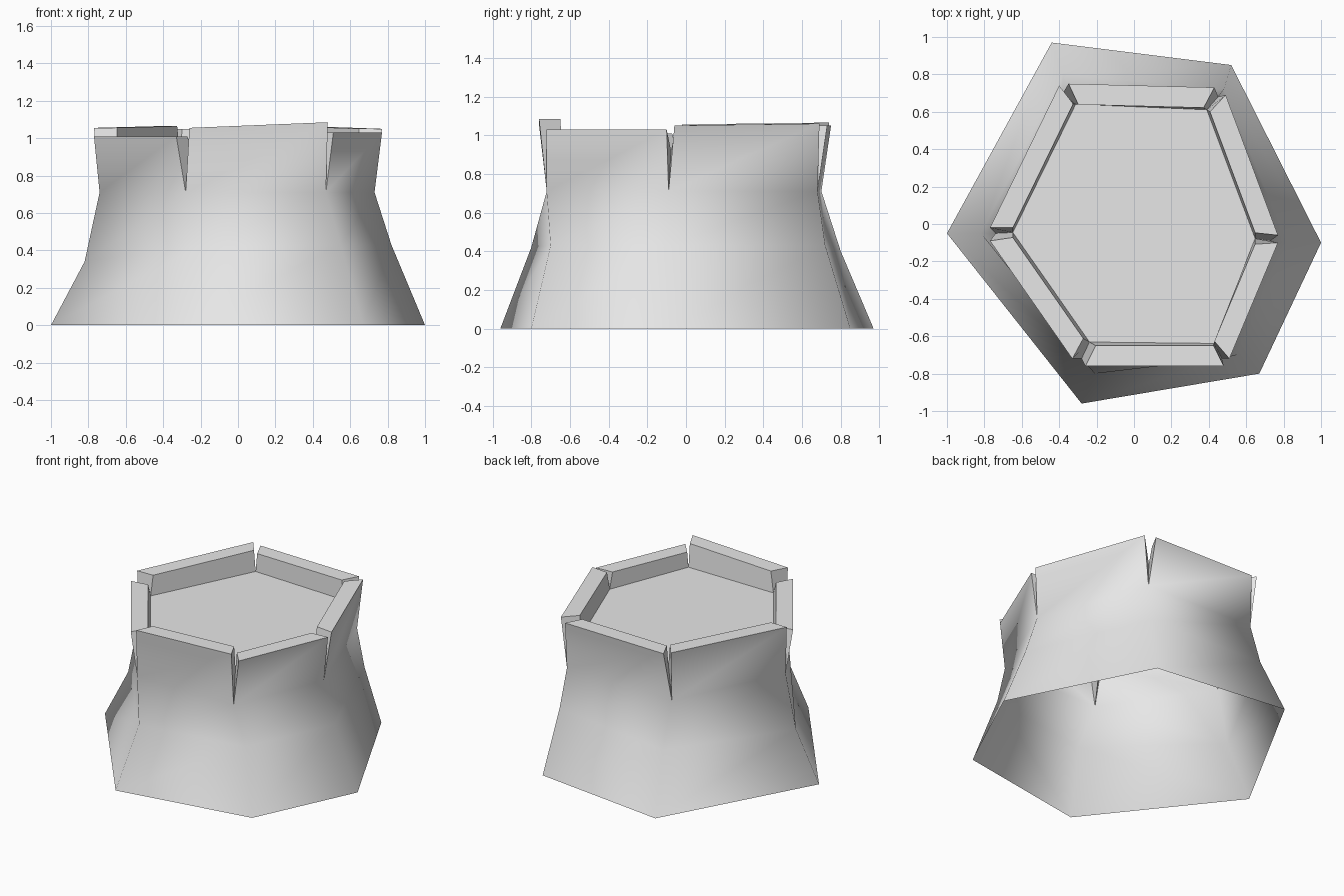
import bpy
import bmesh
from mathutils import Vector

cube = bpy.data.objects.get("Cube")
if cube:
    bpy.data.objects.remove(cube, do_unlink=True)

FLOOR_Z = 0.92        # height of the sunken cut surface
WAIST_Z = 0.71        # height of the waist and of the split tips
BARK_THICKNESS = 0.11
SPLIT_TRIM = 0.055    # how far the inner rim ends step back from the splits


def make_material(name, colour):
    material = bpy.data.materials.new(name)
    material.use_nodes = True
    material.diffuse_color = colour
    material.node_tree.nodes["Principled BSDF"].inputs["Base Color"].default_value = colour
    return material


def finish(name, bm, material):
    """Turn a bmesh into a named object with one material."""
    mesh = bpy.data.meshes.new(name)
    bm.to_mesh(mesh)
    bm.free()
    mesh.materials.append(material)
    obj = bpy.data.objects.new(name, mesh)
    bpy.context.scene.collection.objects.link(obj)
    return obj


def add_ring(bm, points):
    return [bm.verts.new(p) for p in points]


wood = make_material("plain grey wood", (0.8, 0.8, 0.8, 1.0))

# Corners run counter-clockwise: left, front-left, front-right, right, back-right, back-left
base = [(-1, -0.05, 0), (-0.28, -0.96, 0), (0.67, -0.8, 0),
        (1, -0.1, 0), (0.52, 0.85, 0), (-0.44, 0.97, 0)]
flare = [(-0.82, -0.05, 0.34), (-0.21, -0.8, 0.42), (0.55, -0.7, 0.43),
         (0.82, -0.1, 0.43), (0.48, 0.72, 0.43), (-0.38, 0.8, 0.4)]
waist = [(-0.74, -0.05), (-0.28, -0.72), (0.47, -0.72),
         (0.73, -0.09), (0.45, 0.68), (-0.38, 0.7)]

# Outer top edge of each bark panel, from one split to the next
rims = [((-0.77, -0.09, 1.01), (-0.33, -0.72, 1.01)),
        ((-0.26, -0.76, 1.055), (0.48, -0.76, 1.085)),
        ((0.51, -0.72, 1.03), (0.77, -0.1, 1.03)),
        ((0.77, -0.06, 1.05), (0.49, 0.69, 1.06)),
        ((0.43, 0.73, 1.05), (-0.35, 0.75, 1.05)),
        ((-0.4, 0.74, 1.065), (-0.77, -0.02, 1.055))]


def inner_rim(start, end):
    """Offset a panel's top edge inwards and shorten it at both ends."""
    start, end = Vector(start), Vector(end)
    along = (end - start).normalized()
    inward = Vector((-along.y, along.x, 0)).normalized() * BARK_THICKNESS
    step = along * SPLIT_TRIM
    return start + inward + step, end + inward - step


inner = [inner_rim(a, b) for a, b in rims]

# Stump: flared bark, split rim panels and sunken floor in one shell
bm = bmesh.new()
base_ring = add_ring(bm, base)
flare_ring = add_ring(bm, flare)
waist_ring = add_ring(bm, [(x, y, WAIST_Z) for x, y in waist])
floor_points = [(inner[i - 1][1] + inner[i][0]) / 2 for i in range(len(inner))]
floor_ring = add_ring(bm, [(p.x, p.y, FLOOR_Z) for p in floor_points])

for i in range(len(rims)):
    j = (i + 1) % len(rims)
    out_a, out_b = add_ring(bm, rims[i])
    in_a, in_b = add_ring(bm, inner[i])
    # Smooth outer bark
    for quad in ((base_ring[i], base_ring[j], flare_ring[j], flare_ring[i]),
                 (flare_ring[i], flare_ring[j], waist_ring[j], waist_ring[i]),
                 (waist_ring[i], waist_ring[j], out_b, out_a)):
        bm.faces.new(quad).smooth = True
    # Flat rim top, inner wall and both split sides
    bm.faces.new((out_a, out_b, in_b, in_a))
    bm.faces.new((in_a, in_b, floor_ring[j], floor_ring[i]))
    bm.faces.new((waist_ring[i], out_a, in_a, floor_ring[i]))
    bm.faces.new((out_b, waist_ring[j], floor_ring[j], in_b))

bm.faces.new(floor_ring)
# Keep the rim crisp while the bark corners blend
for edge in bm.edges:
    if len({face.smooth for face in edge.link_faces}) > 1:
        edge.smooth = False
finish("tree_stump", bm, wood)

# Growth ring: a flat angular spiral band, tapering to a point at both ends
spiral = [(-0.32, 0.31), (-0.01, 0.47), (0.345, 0.235), (0.45, -0.17),
          (0.005, -0.452), (-0.395, -0.2), (-0.278, 0.148), (-0.048, 0.265),
          (0.215, 0.018), (-0.038, -0.22), (-0.202, -0.068), (-0.07, 0.055)]
path = [Vector(p) for p in spiral]
HALF_WIDTH = 0.025


def mitre(before, here, after):
    """Sideways offset that keeps the band an even width round a corner."""
    first = (here - before).normalized()
    second = (after - here).normalized()
    normal = Vector((-first.y, first.x))
    bisector = (normal + Vector((-second.y, second.x))).normalized()
    return bisector * HALF_WIDTH / max(bisector.dot(normal), 0.4)


offsets = [mitre(*path[k - 1:k + 2]) for k in range(1, len(path) - 1)]
middle = path[1:-1]
outline_left = [p + o for p, o in zip(middle, offsets)]
outline_right = [p - o for p, o in zip(middle, offsets)]

bm = bmesh.new()
top = FLOOR_Z + 0.003
left = add_ring(bm, [(p.x, p.y, top) for p in outline_left])
right = add_ring(bm, [(p.x, p.y, top) for p in outline_right])
tip_out, tip_in = add_ring(bm, [(p.x, p.y, top) for p in (path[0], path[-1])])
bm.faces.new((tip_out, right[0], left[0]))
for k in range(len(left) - 1):
    bm.faces.new((left[k], right[k], right[k + 1], left[k + 1]))
bm.faces.new((left[-1], right[-1], tip_in))
finish("growth_ring_spiral", bm, wood)
